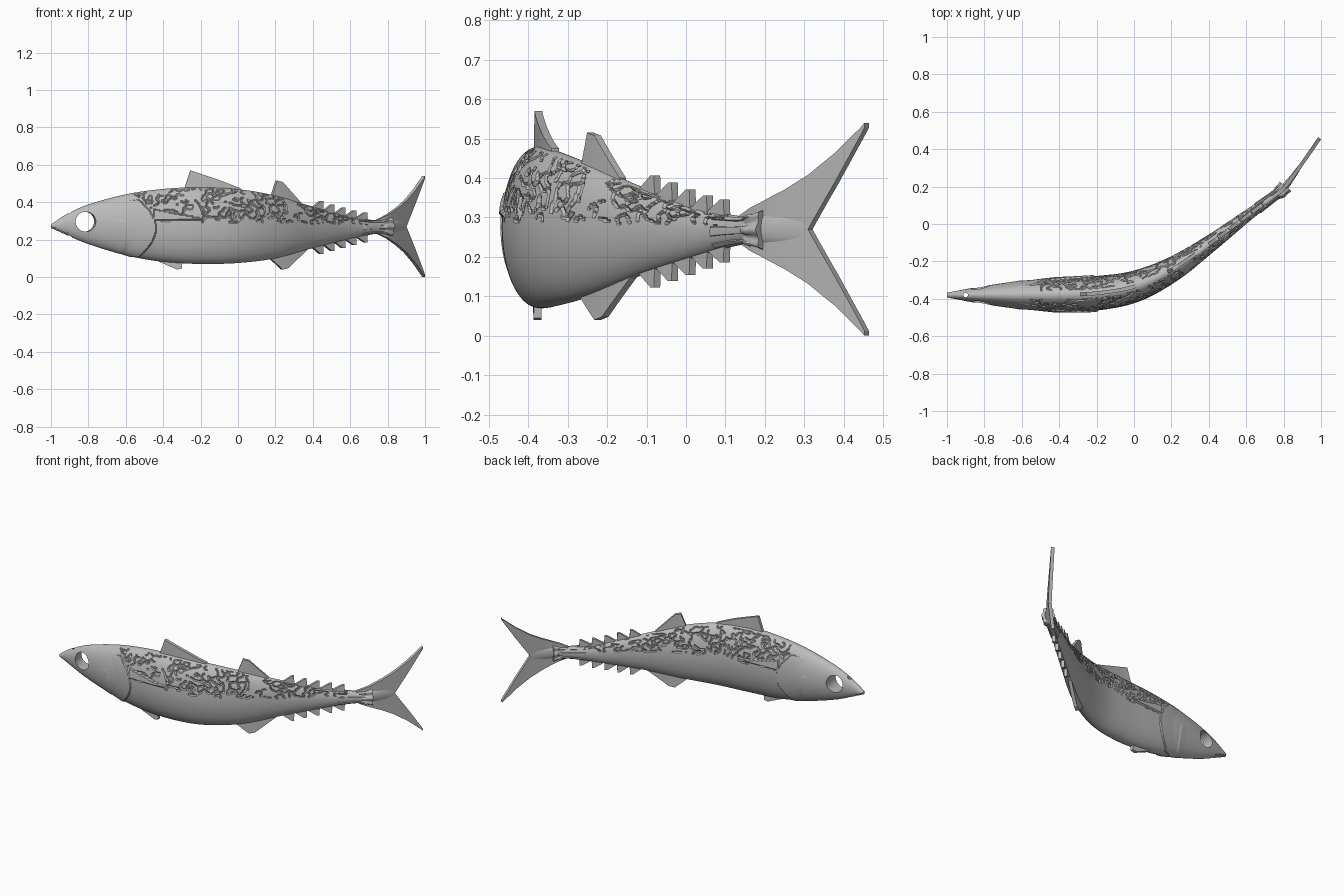
import bpy, math
from mathutils import Vector, noise

if "Cube" in bpy.data.objects:
    bpy.data.objects.remove(bpy.data.objects["Cube"])

grey = bpy.data.materials.new("plain grey")
grey.use_nodes = True
COLOUR = (0.5, 0.5, 0.5, 1)
grey.diffuse_color = COLOUR
grey.node_tree.nodes["Principled BSDF"].inputs["Base Color"].default_value = COLOUR

# Bent centre line seen from above (x, y)
SPINE = [(-1, -.38), (-.8, -.38), (-.4, -.378), (-.2, -.37), (0, -.335), (.2, -.245),
         (.4, -.11), (.6, .04), (.75, .15), (.8, .19), (.9, .325), (1, .47)]
# Body stations: x, top, bottom, half width
BODY = [(-1, .28, .262, .013), (-.95, .316, .24, .022), (-.9, .345, .217, .032),
        (-.8, .388, .176, .049), (-.6, .442, .116, .076), (-.4, .471, .081, .088),
        (-.2, .48, .07, .092), (0, .47, .075, .084), (.2, .435, .1, .066),
        (.4, .376, .155, .046), (.6, .322, .203, .031), (.7, .307, .225, .026),
        (.76, .305, .23, .025), (.81, .325, .212, .036)]


def smooth_curve(points, x):
    """Smooth value of each column at x."""
    i = 0
    while i < len(points) - 2 and x > points[i + 1][0]:
        i += 1
    a, b = points[i], points[i + 1]
    p, n = points[max(i - 1, 0)], points[min(i + 2, len(points) - 1)]
    h = b[0] - a[0]
    t = (x - a[0]) / h
    out = []
    for k in range(1, len(a)):
        m0 = (b[k] - p[k]) / (b[0] - p[0]) * h
        m1 = (n[k] - a[k]) / (n[0] - a[0]) * h
        c = b[k] - a[k]
        out.append(a[k] + t * (m0 + t * (3 * c - 2 * m0 - m1 + t * (m0 + m1 - 2 * c))))
    return out


def place(x, side, z):
    """Point at a sideways distance from the bent centre line."""
    y = smooth_curve(SPINE, x)[0]
    e = .01
    slope = (smooth_curve(SPINE, x + e)[0] - smooth_curve(SPINE, x - e)[0]) / (2 * e)
    d = Vector((1, slope)).normalized()
    return (x + d.y * side, y - d.x * side, z)


def make(name, rings):
    """Skin a list of equal closed rings and cap both ends."""
    n = len(rings[0])
    verts = [v for r in rings for v in r]
    faces = [tuple(reversed(range(n))), tuple(range(len(verts) - n, len(verts)))]
    for i in range(len(rings) - 1):
        for j in range(n):
            k = (j + 1) % n
            faces.append((i * n + j, i * n + k, i * n + n + k, i * n + n + j))
    me = bpy.data.meshes.new(name)
    me.from_pydata(verts, [], faces)
    me.materials.append(grey)
    ob = bpy.data.objects.new(name, me)
    bpy.context.collection.objects.link(ob)
    bpy.ops.object.select_all(action="DESELECT")
    ob.select_set(True)
    bpy.context.view_layer.objects.active = ob
    bpy.ops.object.mode_set(mode="EDIT")
    bpy.ops.mesh.select_all(action="SELECT")
    bpy.ops.mesh.normals_make_consistent(inside=False)
    bpy.ops.object.mode_set(mode="OBJECT")
    return ob


def relief(x, z, c, s):
    """Raised and sunken skin details."""
    d = 0
    # Gill cover edge and cheek crease
    gill = -.44 - 4 * (z - .26) ** 2
    if .11 < z < .41 and gill - .1 < x < gill:
        d += .006 * (1 - (gill - x) / .1)
    crease = -.6 - 2 * (z - .22) ** 2
    if .13 < z < .3 and crease - .05 < x < crease:
        d += .0025 * (1 - (crease - x) / .05)
    # Mouth line
    if x < -.91 and abs(z - (.268 - .4 * (x + 1))) < .004:
        d -= .004
    # Pectoral fin lying on the flank
    t = (x + .45) / .25
    if 0 < t < 1 and .305 < z < .312 + .05 * (1 - t):
        return d + .008
    # Wavy skin pattern on the upper flank
    low = .3 - .03 * max(0, x)
    if x > gill + .02 and x < .7 and z > low + .02 * noise.noise((x * 12, 0, 0)) and s < .96:
        p = Vector((x * 30, c * 3, z * 34))
        if abs(noise.noise(p)) < .11 and noise.noise(p * .45) > -.25:
            d -= .006
    # Keels on the tail stalk
    if .66 < x < .79 and (abs(s) < .25 or abs(abs(s) - .75) < .1):
        d += .004
    return d


# Body
rings, LONG, ROUND = [], 380, 192
for i in range(LONG + 1):
    x = -1 + 1.81 * i / LONG
    top, bottom, half = smooth_curve(BODY, x)
    mid, tall = (top + bottom) / 2, (top - bottom) / 2
    ring = []
    for j in range(ROUND):
        a = 2 * math.pi * j / ROUND
        c, s = math.cos(a), math.sin(a)
        n = Vector((c / half, s / tall)).normalized()
        d = relief(x, mid + s * tall, c, s)
        if x > .77:
            d += .004 * math.cos(8 * a)
        ring.append(place(x, c * half + n.x * d, mid + s * tall + n.y * d))
    rings.append(ring)
body = make("body", rings)

# Eye opening and small hole through the snout
for name, r, loc, rot in (("eye_cutter", .053, (-.818, -.38, .296), (math.pi / 2, 0, .09)),
                          ("snout_cutter", .012, (-.9, -.38, .28), (0, 0, 0))):
    bpy.ops.mesh.primitive_cylinder_add(vertices=48, radius=r, depth=.5, location=loc, rotation=rot)
    cutter = bpy.context.object
    cutter.name = name
    cutter.hide_render = True
    mod = body.modifiers.new(name, "BOOLEAN")
    mod.operation, mod.object, mod.solver = "DIFFERENCE", cutter, "EXACT"
    bpy.context.view_layer.objects.active = body
    bpy.ops.object.modifier_apply(modifier=mod.name)
    bpy.data.objects.remove(cutter)
bpy.ops.object.select_all(action="DESELECT")
body.select_set(True)
bpy.ops.object.shade_smooth_by_angle(angle=math.radians(35))


def fin(name, rows, thick=.01, steps=6):
    """Upright plate along the centre line from rows of x, root z, edge z."""
    rings = []
    for a, b in zip(rows, rows[1:]):
        for k in range(steps):
            rings.append([p + (q - p) * k / steps for p, q in zip(a, b)])
    rings.append(rows[-1])
    make(name, [[place(x, -thick, lo), place(x, thick, lo), place(x, thick, hi),
                 place(x, -thick, hi)] for x, lo, hi in rings])


fin("first_dorsal_fin", [(-.29, .44, .465), (-.255, .44, .57), (-.22, .44, .558),
                         (-.1, .44, .518), (.01, .44, .475)])
fin("second_dorsal_fin", [(.175, .4, .425), (.205, .4, .515), (.235, .4, .508), (.33, .36, .4)])
fin("anal_fin", [(.165, .13, .105), (.235, .14, .04), (.265, .15, .048), (.37, .18, .15)])
fin("pelvic_fin", [(-.43, .1, .085), (-.325, .09, .04), (-.3, .085, .045), (-.298, .085, .075)])

# Small finlets before the tail
for i in range(5):
    x = .45 + .059 * i
    top, bottom, _ = smooth_curve(BODY, x)
    rise = .045 - .002 * i
    for side, edge, sign in (("upper", top, 1), ("lower", bottom, -1)):
        root = edge - sign * .025
        fin(f"{side}_finlet_{i + 1}", [(x - .055, root, edge + sign * .008),
            (x - .012, root, edge + sign * rise), (x, root, edge + sign * rise),
            (x + .002, root, edge)], steps=2)

# Forked tail, two mirrored lobes
MID = .27
LOBE = [(.74, 0, .035), (.8, 0, .065), (.85, 0, .1), (.893, 0, .138), (.94, .118, .193),
        (.985, .238, .258), (.992, .258, .27)]
for side, sign in (("upper", 1), ("lower", -1)):
    fin(f"{side}_tail_lobe", [(x, MID + sign * lo, MID + sign * hi) for x, lo, hi in LOBE])

# Tapered core joining body and tail
core = []
for i in range(13):
    t = i / 12
    core.append([place(.78 + .11 * t, (.022 - .012 * t) * math.cos(a), MID + .04 * math.sin(a))
                 for a in (2 * math.pi * j / 32 for j in range(32))])
make("tail_core", core)
bpy.ops.object.shade_smooth_by_angle(angle=math.radians(35))
